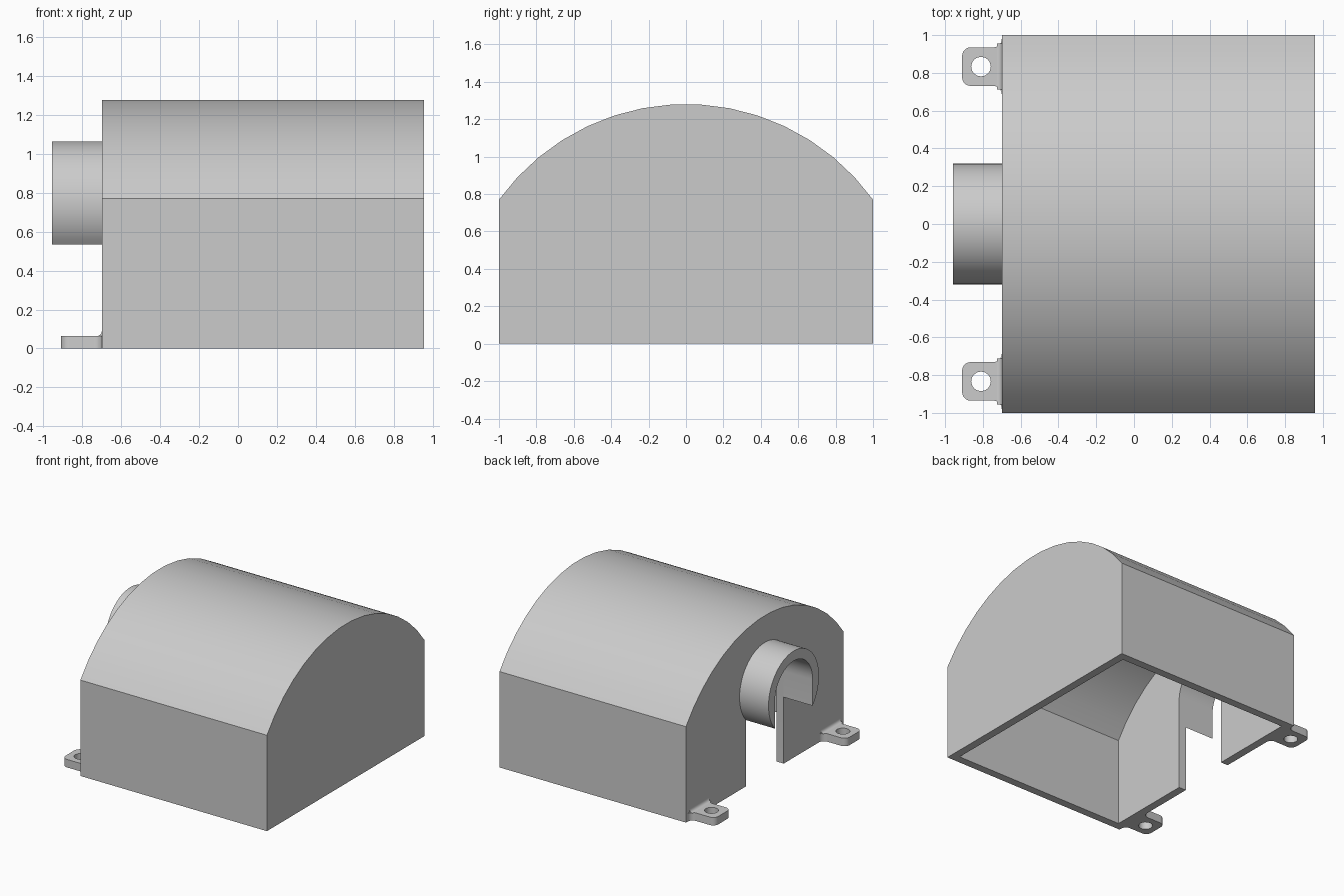
import bpy, bmesh
from math import sin, cos, asin, pi, radians, sqrt

cube = bpy.data.objects.get("Cube")
if cube:
    bpy.data.objects.remove(cube, do_unlink=True)

GREY = (0.6, 0.6, 0.6, 1)
mat = bpy.data.materials.new("light grey")
mat.use_nodes = True
mat.diffuse_color = GREY
mat.node_tree.nodes["Principled BSDF"].inputs["Base Color"].default_value = GREY


def arc(cx, cy, r, start, end, n):
    """Points on an arc, angles in radians."""
    steps = [start + (end - start) * i / n for i in range(n + 1)]
    return [(cx + r * cos(a), cy + r * sin(a)) for a in steps]


def prism(name, outline, axis, low, high):
    """Extrude a 2D outline along an axis; the outline uses the other two axes in order."""
    def place(p, d):
        co = list(p)
        co.insert("xyz".index(axis), d)
        return co
    bm = bmesh.new()
    face = bm.faces.new([bm.verts.new(place(p, low)) for p in outline])
    side = bmesh.ops.extrude_face_region(bm, geom=[face])["geom"]
    for v in side:
        if isinstance(v, bmesh.types.BMVert):
            v.co["xyz".index(axis)] = high
    bmesh.ops.recalc_face_normals(bm, faces=bm.faces)
    mesh = bpy.data.meshes.new(name)
    bm.to_mesh(mesh)
    bm.free()
    mesh.materials.append(mat)
    obj = bpy.data.objects.new(name, mesh)
    bpy.context.collection.objects.link(obj)
    return obj


def activate(obj):
    bpy.ops.object.select_all(action='DESELECT')
    obj.select_set(True)
    bpy.context.view_layer.objects.active = obj


def cut(obj, cutter):
    """Subtract the cutter and remove it."""
    activate(obj)
    mod = obj.modifiers.new("cut", 'BOOLEAN')
    mod.operation, mod.solver, mod.object = 'DIFFERENCE', 'EXACT', cutter
    bpy.ops.object.modifier_apply(modifier=mod.name)
    bpy.data.objects.remove(cutter, do_unlink=True)


def vault(half, bottom, eave, top):
    """Cross-section with straight sides and an arched roof."""
    rise = top - eave
    r = (half * half + rise * rise) / (2 * rise)
    a = asin(half / r)
    return [(-half, bottom), (half, bottom)] + arc(0, top - r, r, pi / 2 - a, pi / 2 + a, 15)


BACK, END, WALL = -0.70, 0.957, 0.064

# Hollow hood, open underneath
hood = prism("hood", vault(1, 0, 0.77, 1.281), "x", BACK, END)
cut(hood, prism("cavity", vault(1 - WALL, -0.2, 0.706, 1.217), "x", BACK + WALL, END - WALL))

# Arched slot through the end wall
AXIS, OUTER, BORE = 0.745, 0.32, 0.24
arch = arc(0, AXIS, BORE, 0, pi, 24)
cut(hood, prism("slot", arch + [(-BORE, -0.2), (BORE, -0.2)], "x", BACK - 0.1, BACK + 0.1))

# Collar around the slot, open below
drop = asin(sqrt(OUTER ** 2 - BORE ** 2) / OUTER)
collar = prism("collar", arc(0, AXIS, OUTER, -drop, pi + drop, 44) + arch[::-1],
               "x", -0.957, BACK)

parts = [hood, collar]

# Two mounting tabs with bolt holes and small fillets at the hood
THICK, TIP, HALF, CORNER, FLARE = 0.064, -0.91, 0.102, 0.045, 0.045
for label, y in (("front", -0.833), ("rear", 0.833)):
    quarter = pi / 2
    outline = (arc(BACK - FLARE, y + HALF + FLARE, FLARE, 0, -quarter, 6)
               + arc(TIP + CORNER, y + HALF - CORNER, CORNER, quarter, pi, 6)
               + arc(TIP + CORNER, y - HALF + CORNER, CORNER, pi, 3 * quarter, 6)
               + arc(BACK - FLARE, y - HALF - FLARE, FLARE, quarter, 0, 6))
    tab = prism(label + "_tab", outline, "z", 0, THICK)
    cut(tab, prism("bolt_hole", arc(-0.81, y, 0.052, 0, 2 * pi, 16)[:-1], "z", -0.1, 0.2))
    r = 0.025
    profile = [(BACK, THICK)] + arc(BACK - r, THICK + r, r, 0, -quarter, 5)
    fillet = prism(label + "_tab_fillet", profile, "y", y - HALF - 0.02, y + HALF + 0.02)
    parts += [tab, fillet]

# Smooth curves, crisp edges
for obj in parts:
    activate(obj)
    bpy.ops.object.shade_smooth_by_angle(angle=radians(30))
